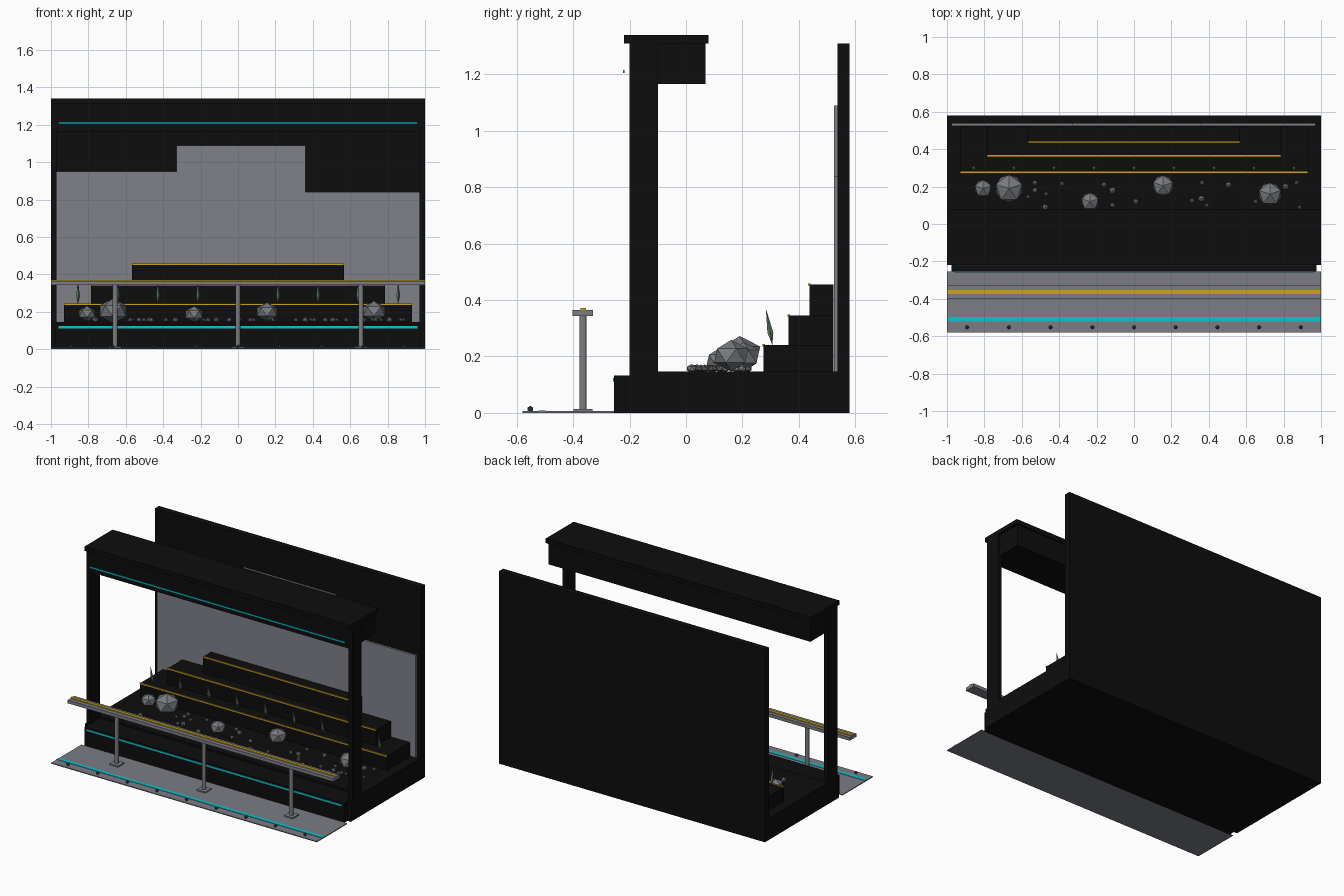
import bpy, bmesh, math, random
from mathutils import Matrix, Vector

if "Cube" in bpy.data.objects:
    bpy.data.objects.remove(bpy.data.objects["Cube"])

random.seed(4)

def material(name, rgb):
    m = bpy.data.materials.new(name)
    m.diffuse_color = (*rgb, 1)
    m.use_nodes = True
    m.node_tree.nodes["Principled BSDF"].inputs["Base Color"].default_value = m.diffuse_color
    return m

BLACK = material("matte black", (0.004, 0.004, 0.004))
PANEL = material("backdrop grey", (0.21, 0.22, 0.25))
FLOOR = material("walkway grey", (0.20, 0.205, 0.235))
METAL = material("brushed metal", (0.20, 0.21, 0.22))
STONE = material("stone grey", (0.19, 0.20, 0.215))
CYAN = material("cyan light", (0.004, 0.55, 0.62))
GOLD = material("gold edging", (0.62, 0.37, 0.01))
GREEN = material("dull green", (0.12, 0.21, 0.14))
DARK = material("dark stud", (0.06, 0.065, 0.07))

def finish(name, bm, mat):
    bmesh.ops.recalc_face_normals(bm, faces=bm.faces)
    me = bpy.data.meshes.new(name)
    bm.to_mesh(me)
    bm.free()
    me.materials.append(mat)
    ob = bpy.data.objects.new(name, me)
    bpy.context.collection.objects.link(ob)
    return ob

def box(name, x, y, z, mat):
    """Box from (min, max) ranges on each axis."""
    bm = bmesh.new()
    size = [r[1] - r[0] for r in (x, y, z)]
    mid = [(r[0] + r[1]) / 2 for r in (x, y, z)]
    bmesh.ops.create_cube(bm, size=1, matrix=Matrix.Translation(mid) @ Matrix.Diagonal((*size, 1)))
    return finish(name, bm, mat)

def rock(name, x, y, z, r, mat=STONE, flat=1.0, spin=0.0):
    bm = bmesh.new()
    m = Matrix.Translation((x, y, z)) @ Matrix.Diagonal((r, r, r * flat, 1)) @ Matrix.Rotation(spin, 4, 'Z')
    bmesh.ops.create_icosphere(bm, subdivisions=1, radius=1, matrix=m)
    return finish(name, bm, mat)

# Stage base, front fascia and rear wall
box("base", (-1, 1), (-0.215, 0.58), (0, 0.133), BLACK)
box("stage_floor", (-1, 1), (-0.10, 0.54), (0.133, 0.146), BLACK)
box("base_fascia", (-0.975, 0.975), (-0.255, -0.215), (0, 0.133), BLACK)
box("rear_wall", (-1, 1), (0.537, 0.58), (0, 1.31), BLACK)

# Portal: columns, header and cap
for s, side in ((-1, "left"), (1, "right")):
    box(f"{side}_column", sorted((s * 0.97, s)), (-0.20, -0.10), (0.13, 1.31), BLACK)
box("header", (-0.985, 0.985), (-0.199, 0.07), (1.165, 1.31), BLACK)
box("header_cap", (-1, 1), (-0.22, 0.08), (1.31, 1.34), BLACK)

# Backdrop panels of stepped height
for name, x0, x1, top in (("left", -0.975, -0.33, 0.95), ("middle", -0.33, 0.36, 1.09), ("right", 0.36, 0.97, 0.84)):
    box(f"{name}_backdrop_panel", (x0, x1), (0.524, 0.537), (0.146, top), PANEL)

# Display steps with gold nosing
for i, (hw, y, top) in enumerate(((0.93, 0.275, 0.24), (0.785, 0.363, 0.345), (0.568, 0.437, 0.455))):
    box(f"step_{i + 1}", (-hw, hw), (y, 0.522), (0.146, top), BLACK)
    box(f"step_nosing_{i + 1}", (-hw, hw), (y - 0.004, y + 0.005), (top - 0.004, top + 0.004), GOLD)

# Light strips
box("header_light", (-0.96, 0.96), (-0.223, -0.218), (1.204, 1.216), CYAN)
box("base_light", (-0.96, 0.96), (-0.259, -0.254), (0.111, 0.123), CYAN)

# Walkway with floor light and studs
box("walkway", (-1, 1), (-0.58, -0.255), (0, 0.006), FLOOR)
box("floor_light", (-1, 1), (-0.522, -0.498), (0.006, 0.009), CYAN)
for i in range(9):
    rock(f"floor_stud_{i + 1}", (i - 4) * 0.223, -0.552, 0.014, 0.011, DARK)

# Handrail
box("rail", (-1, 1), (-0.402, -0.33), (0.343, 0.365), FLOOR)
box("rail_inlay", (-1, 1), (-0.374, -0.354), (0.365, 0.371), GOLD)
for i, x in enumerate((-0.657, 0, 0.657)):
    box(f"post_plate_{i + 1}", (x - 0.033, x + 0.033), (-0.398, -0.332), (0.006, 0.014), METAL)
    bm = bmesh.new()
    bmesh.ops.create_cone(bm, cap_ends=True, segments=12, radius1=0.013, radius2=0.013, depth=0.335,
                          matrix=Matrix.Translation((x, -0.365, 0.1775)))
    finish(f"rail_post_{i + 1}", bm, METAL)

# Boulders
boulders = ((-0.807, 0.19, 0.19, 0.051), (-0.668, 0.19, 0.205, 0.082), (-0.235, 0.12, 0.187, 0.053),
            (0.155, 0.205, 0.20, 0.062), (0.727, 0.16, 0.203, 0.068))
for i, (x, y, z, r) in enumerate(boulders):
    rock(f"boulder_{i + 1}", x, y, z, r, flat=0.82, spin=math.pi / 2)

# Gravel: open area, then scattered nearer the front
gravel = [(-0.53, 0.22), (-0.53, 0.18), (-0.47, 0.16), (-0.475, 0.09), (-0.565, 0.145), (-0.385, 0.215),
          (-0.16, 0.21), (-0.115, 0.18), (-0.115, 0.10), (0.01, 0.12), (0.31, 0.125), (0.365, 0.22),
          (0.36, 0.135), (0.39, 0.10), (0.505, 0.21), (0.65, 0.12), (0.87, 0.22), (0.885, 0.09), (0.81, 0.20)]
gravel += [(random.uniform(-0.88, 0.88), random.uniform(0.015, 0.075)) for _ in range(20)]
for i, (x, y) in enumerate(gravel):
    rock(f"pebble_{i + 1}", x, y, 0.157, random.uniform(0.011, 0.019), flat=0.85, spin=random.uniform(0, 3))

# Slim leaning plants on the first step
for i in range(9):
    x = (i - 4) * 0.214
    bm = bmesh.new()
    foot = bm.verts.new((x, 0.306, 0.24))
    tip = bm.verts.new((x, 0.283, 0.37))
    ring = [bm.verts.new(Vector((x, 0.299, 0.285)) +
                         Vector((math.cos(a), math.sin(a), 0)) * 0.011)
            for a in (k * math.tau / 5 for k in range(5))]
    for k in range(5):
        bm.faces.new((ring[k], ring[(k + 1) % 5], tip))
        bm.faces.new((ring[(k + 1) % 5], ring[k], foot))
    finish(f"plant_{i + 1}", bm, GREEN)
